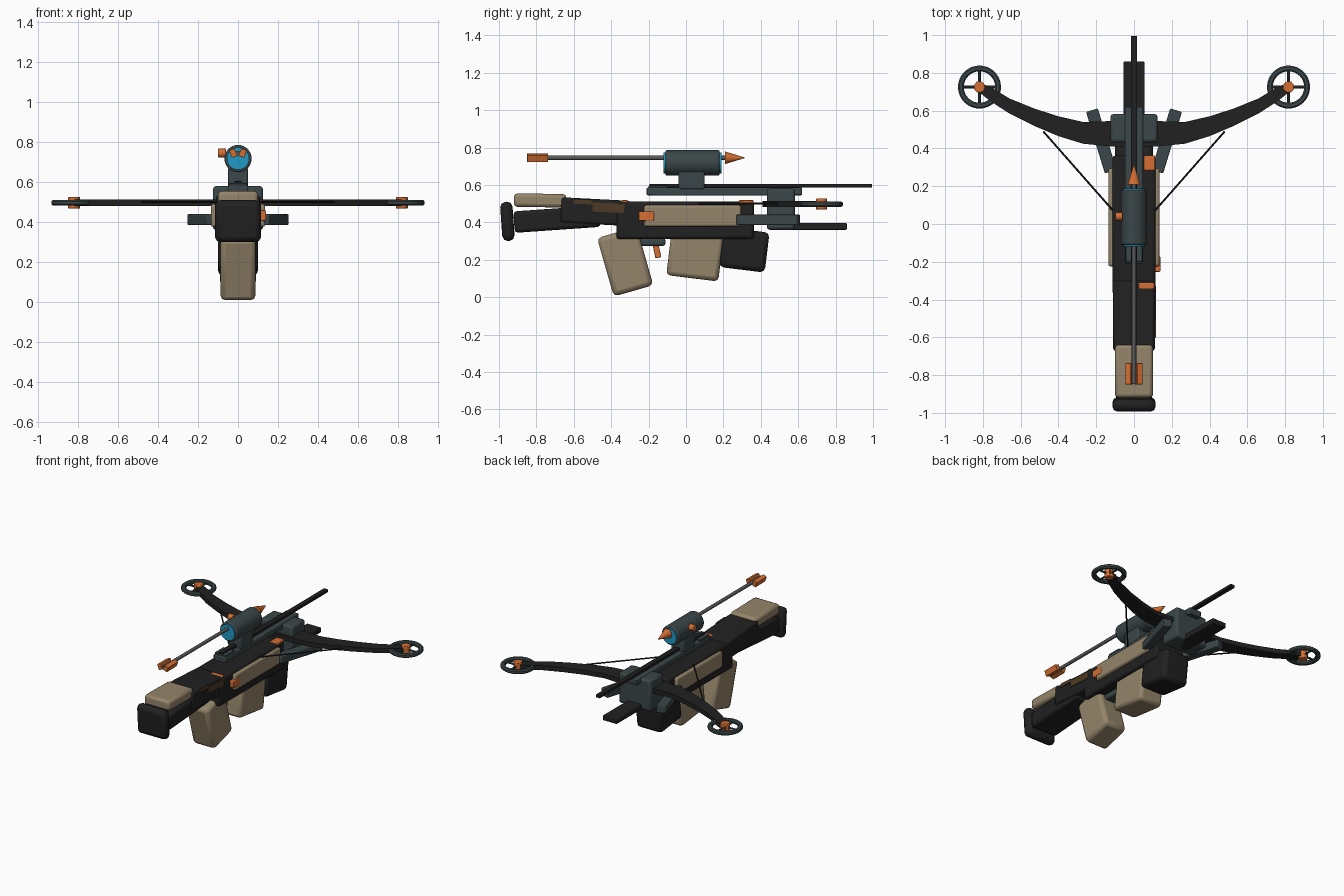
import bpy, bmesh, math
from mathutils import Vector, Matrix

if "Cube" in bpy.data.objects:
    bpy.data.objects.remove(bpy.data.objects["Cube"])


def material(name, rgb):
    m = bpy.data.materials.new(name)
    m.diffuse_color = (*rgb, 1)
    m.use_nodes = True
    m.node_tree.nodes["Principled BSDF"].inputs["Base Color"].default_value = m.diffuse_color
    return m


BLACK = material("black", (0.015, 0.015, 0.015))
TAN = material("tan", (0.30, 0.235, 0.145))
GREY = material("slate grey", (0.043, 0.062, 0.065))
ORANGE = material("orange", (0.66, 0.155, 0.032))
CYAN = material("cyan", (0.015, 0.32, 0.55))
STEEL = material("steel", (0.10, 0.10, 0.10))
BROWN = material("brown", (0.075, 0.042, 0.018))


def finish(name, bm, mat, bevel=0, segments=2):
    bmesh.ops.recalc_face_normals(bm, faces=bm.faces)
    me = bpy.data.meshes.new(name)
    bm.to_mesh(me)
    bm.free()
    me.materials.append(mat)
    ob = bpy.data.objects.new(name, me)
    bpy.context.collection.objects.link(ob)
    if bevel:
        mod = ob.modifiers.new("bevel", 'BEVEL')
        mod.width, mod.segments = bevel, segments
    bpy.ops.object.select_all(action='DESELECT')
    bpy.context.view_layer.objects.active = ob
    ob.select_set(True)
    bpy.ops.object.shade_smooth_by_angle(angle=math.radians(35))
    return ob


def box(name, mat, c, size, rot=(0, 0, 0), bevel=0.01):
    bm = bmesh.new()
    bmesh.ops.create_cube(bm, size=1)
    bm.transform(Matrix.Diagonal((*size, 1)))
    for a, ax in zip(rot, "XYZ"):
        bm.transform(Matrix.Rotation(math.radians(a), 4, ax))
    bm.transform(Matrix.Translation(c))
    return finish(name, bm, mat, bevel)


def rod(name, mat, a, b, r1, r2=None, n=24, bevel=0):
    a, b = Vector(a), Vector(b)
    bm = bmesh.new()
    bmesh.ops.create_cone(bm, cap_ends=True, segments=n, radius1=r1,
                          radius2=r1 if r2 is None else r2, depth=(b - a).length)
    bm.transform(Matrix.Translation((a + b) / 2) @ (b - a).to_track_quat('Z', 'Y').to_matrix().to_4x4())
    return finish(name, bm, mat, bevel)


def ring(name, mat, c, r_in, r_out, height, n=32):
    # rectangular section with softened corners, spun round z
    h, r, e = height / 2, (r_in + r_out) / 2, (r_out - r_in) / 2
    section = [(r - e, -h * .5), (r - e * .5, -h), (r + e * .5, -h), (r + e, -h * .5),
               (r + e, h * .5), (r + e * .5, h), (r - e * .5, h), (r - e, h * .5)]
    bm = bmesh.new()
    loops = [[bm.verts.new((c[0] + p * math.cos(t), c[1] + p * math.sin(t), c[2] + q)) for p, q in section]
             for t in (2 * math.pi * i / n for i in range(n))]
    for i in range(n):
        for j in range(8):
            k = (j + 1) % 8
            bm.faces.new((loops[i][j], loops[i][k], loops[(i + 1) % n][k], loops[(i + 1) % n][j]))
    return finish(name, bm, mat)


# Stock
box("butt_pad", BLACK, (0, -0.955, 0.405), (0.23, 0.066, 0.21), (4, 0, 0), 0.028)
box("cheek_rest", TAN, (0, -0.78, 0.517), (0.20, 0.28, 0.072), (-1, 0, 0), 0.018)
box("lower_stock", BLACK, (0, -0.69, 0.417), (0.20, 0.46, 0.115), (4, 0, 0), 0.018)
box("upper_stock", BLACK, (0, -0.485, 0.457), (0.22, 0.37, 0.135), (-3, 0, 0), 0.015)
box("stock_patch", BROWN, (0.112, -0.415, 0.478), (0.008, 0.17, 0.05), (-3, 0, 0), 0)
box("stock_rear_patch", BROWN, (0.112, -0.55, 0.51), (0.008, 0.10, 0.025), (-3, 0, 0), 0)

# Main body and controls
box("body", BLACK, (0, -0.005, 0.41), (0.23, 0.735, 0.20), bevel=0.016)
for s in (-1, 1):
    box("side_panel", TAN, (s * 0.118, 0.035, 0.434), (0.036, 0.52, 0.115), bevel=0.012)
box("side_button", ORANGE, (0.122, -0.212, 0.433), (0.035, 0.082, 0.05), bevel=0.005)
box("rear_latch", ORANGE, (0.065, -0.328, 0.503), (0.085, 0.035, 0.03), bevel=0.005)
box("front_latch", ORANGE, (0.082, 0.322, 0.503), (0.058, 0.08, 0.03), bevel=0.005)

# Grips and trigger
box("rear_grip", TAN, (0, -0.325, 0.19), (0.175, 0.22, 0.325), (16, 0, 0), 0.025)
box("fore_grip", TAN, (0, 0.048, 0.22), (0.18, 0.28, 0.24), (-7, 0, 0), 0.022)
box("front_block", BLACK, (0, 0.312, 0.253), (0.20, 0.245, 0.215), (-7, 0, 0), 0.025)
box("trigger_guard", GREY, (0, -0.185, 0.295), (0.09, 0.15, 0.042), bevel=0.012)
box("trigger", ORANGE, (0, -0.155, 0.245), (0.03, 0.032, 0.07), (12, 0, 0), 0.004)

# Riser, rails and flight groove
box("riser", GREY, (0, 0.507, 0.47), (0.25, 0.15, 0.22), bevel=0.015)
box("top_rail", GREY, (0, 0.205, 0.565), (0.095, 0.83, 0.042), bevel=0.006)
box("flight_groove", BLACK, (0, 0.40, 0.596), (0.034, 1.19, 0.02), bevel=0.003)
box("lower_rail", BLACK, (0, 0.66, 0.378), (0.11, 0.40, 0.036), bevel=0.005)

# Bow limb: (x, rear y, front y) stations mirrored into one strip
half = [(0.12, 0.41, 0.545), (0.27, 0.425, 0.54), (0.40, 0.465, 0.57), (0.53, 0.52, 0.612),
        (0.66, 0.585, 0.665), (0.76, 0.65, 0.725), (0.835, 0.71, 0.755)]
stations = [(-x, a, b) for x, a, b in reversed(half)] + half
bm = bmesh.new()
rows = [[bm.verts.new(p) for p in ((x, a, 0.481), (x, b, 0.481), (x, b, 0.513), (x, a, 0.513))]
        for x, a, b in stations]
for r, q in zip(rows, rows[1:]):
    for j in range(4):
        k = (j + 1) % 4
        bm.faces.new((r[j], r[k], q[k], q[j]))
bm.faces.new(rows[0])
bm.faces.new(rows[-1][::-1])
finish("bow_limbs", bm, BLACK)

# Wheels, hubs, strings and side brackets on both sides
for s in (-1, 1):
    x, y, z = s * 0.818, 0.725, 0.497
    ring("wheel_rim", GREY, (x, y, z), 0.083, 0.114, 0.028)
    rod("wheel_spoke_across", GREY, (x - 0.09, y, z), (x + 0.09, y, z), 0.007, n=8)
    rod("wheel_spoke_along", GREY, (x, y - 0.09, z), (x, y + 0.09, z), 0.007, n=8)
    rod("wheel_hub", ORANGE, (x, y, 0.468), (x, y, 0.527), 0.03, n=16, bevel=0.004)
    rod("bow_string", BLACK, (s * 0.48, 0.49, 0.50), (s * 0.075, 0.03, 0.50), 0.005, n=8)
    box("side_bracket", GREY, (s * 0.173, 0.44, 0.413), (0.065, 0.34, 0.055), (0, 0, -s * 17), 0.006)

# Scope
box("scope_mount", GREY, (0, 0.03, 0.625), (0.10, 0.14, 0.10), bevel=0.01)
box("scope_mount_foot", GREY, (0, -0.15, 0.59), (0.09, 0.10, 0.012), bevel=0.003)
rod("scope_tube", GREY, (0, -0.11, 0.718), (0, 0.18, 0.718), 0.068, n=32, bevel=0.008)
rod("scope_lenses", CYAN, (0, -0.119, 0.718), (0, 0.189, 0.718), 0.056, n=32)
rod("scope_knob", ORANGE, (-0.06, 0.04, 0.745), (-0.099, 0.04, 0.745), 0.022, n=16, bevel=0.003)

# Bolt: shaft, tip and fletching
rod("bolt_shaft", STEEL, (0, -0.845, 0.745), (0, 0.23, 0.745), 0.012, n=12)
rod("bolt_tip", ORANGE, (0, 0.208, 0.745), (0, 0.313, 0.745), 0.034, 0.002, n=16)
for s in (-1, 1):
    box("bolt_fletching", ORANGE, (s * 0.024, -0.793, 0.745), (0.03, 0.112, 0.04), (0, s * 20, 0), 0.002)
